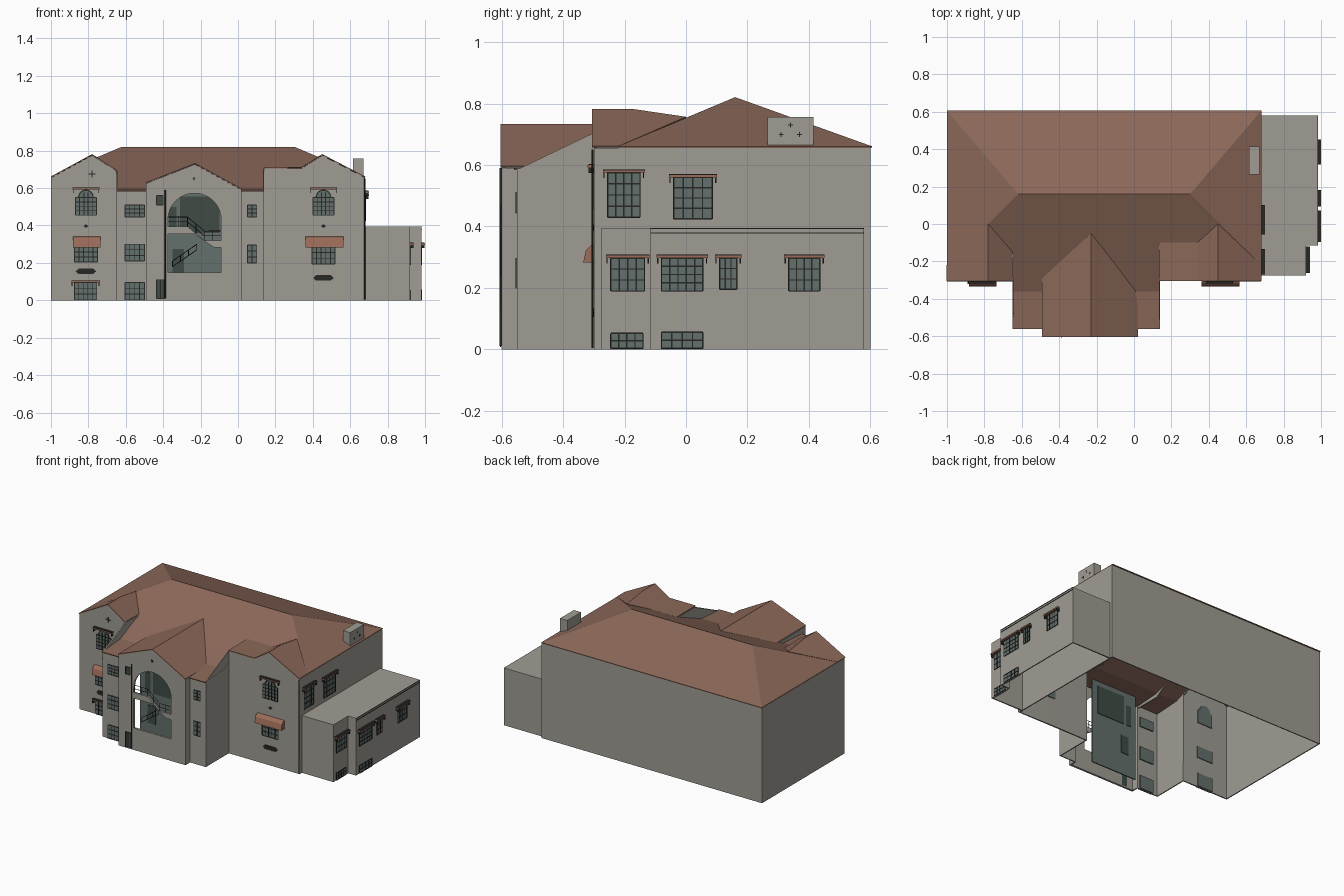
import bpy, bmesh, math
from mathutils import Vector

if "Cube" in bpy.data.objects:
    bpy.data.objects.remove(bpy.data.objects["Cube"])


def material(name, rgb):
    m = bpy.data.materials.new(name)
    m.use_nodes = True
    m.diffuse_color = (*rgb, 1)
    m.node_tree.nodes["Principled BSDF"].inputs["Base Color"].default_value = (*rgb, 1)
    return m


WALL = material("stucco", (.35, .335, .295))
ROOF = material("roof tile", (.26, .138, .10))
CANOPY = material("canopy tile", (.33, .15, .10))
GLASS = material("window glass", (.125, .16, .15))
SHADE = material("dark glass", (.05, .07, .06))
DARK = material("dark metal", (.02, .02, .019))


def finish(name, bm, mats, thick=0, offset=-1):
    me = bpy.data.meshes.new(name)
    bm.to_mesh(me)
    bm.free()
    for m in mats:
        me.materials.append(m)
    ob = bpy.data.objects.new(name, me)
    bpy.context.collection.objects.link(ob)
    if thick:
        mod = ob.modifiers.new("thickness", 'SOLIDIFY')
        mod.thickness, mod.offset = thick, offset
    return ob


def sheet(name, polys, mat, thick=.01, offset=-1, lift=0):
    """Open surface from a list of polygons."""
    bm = bmesh.new()
    for p in polys:
        bm.faces.new([bm.verts.new((x, y, z + lift)) for x, y, z in p])
    bmesh.ops.remove_doubles(bm, verts=bm.verts, dist=.0005)
    return finish(name, bm, [mat], thick, offset)


def at(side, pos, u, z, d):
    """Point on a front or side facade, d outwards."""
    return (u, pos - d, z) if side == "front" else (pos + d, u, z)


class Part:
    """Collects prisms standing on a facade into one object."""

    def __init__(self, name, side, pos):
        self.name, self.side, self.pos = name, side, pos
        self.bm, self.mats = bmesh.new(), []

    def prism(self, outline, d0, d1, mat):
        if mat not in self.mats:
            self.mats.append(mat)
        a, b = ([self.bm.verts.new(at(self.side, self.pos, u, z, d)) for u, z in outline]
                for d in (d0, d1))
        n = len(a)
        faces = [self.bm.faces.new(a[::-1]), self.bm.faces.new(b)]
        faces += [self.bm.faces.new((a[i], a[(i + 1) % n], b[(i + 1) % n], b[i])) for i in range(n)]
        for f in faces:
            f.material_index = self.mats.index(mat)

    def slab(self, u0, u1, z0, z1, d0, d1, mat):
        self.prism([(u0, z0), (u1, z0), (u1, z1), (u0, z1)], d0, d1, mat)

    def done(self):
        bmesh.ops.recalc_face_normals(self.bm, faces=self.bm.faces)
        return finish(self.name, self.bm, self.mats)


def arc(cx, cz, r, n=16):
    return [(cx + r * math.cos(math.pi * i / n), cz + r * math.sin(math.pi * i / n)) for i in range(n + 1)]


def window(name, side, pos, u0, u1, z0, z1, cols=4, rows=3, canopy=None, arch=0, pane=GLASS):
    p = Part(name, side, pos)
    b, c = .0022, (u0 + u1) / 2
    p.slab(u0, u1, z0, z1, -.015, .003, pane)
    if arch:
        p.prism(arc(c, z1, arch), -.015, .003, pane)
        ring = arc(c, z1, arch) + arc(c, z1, arch - .006)[::-1]
        p.prism(ring, .002, .006, DARK)
    for i in range(cols + 1):
        u = u0 + (u1 - u0) * i / cols
        p.slab(u - b, u + b, z0, z1 + (arch * .6 if arch and abs(u - c) < arch * .7 else 0), .002, .005, DARK)
    for j in range(rows + 1):
        z = z0 + (z1 - z0) * j / rows
        p.slab(u0, u1, max(z - b, 0), z + b, .002, .005, DARK)
    if canopy == "slab":
        t = z1 + arch
        p.slab(u0 - .016, u1 + .016, t, t + .008, 0, .02, CANOPY)
        p.slab(u0 - .016, u1 + .016, t + .008, t + .011, 0, .018, DARK)
        for u in (u0 - .012, u1 + .012):
            p.slab(u - .002, u + .002, t - .018, t, 0, .018, DARK)
    p.done()


def tile_canopy(name, u0, u1, z0, z1):
    """Rounded tile awning on the front wings."""
    pts = [(0, z1), (-.012, z1 - .003), (-.026, z1 - .018), (-.035, z0), (0, z0)]
    bm = bmesh.new()
    f = bm.faces.new([bm.verts.new((u0, -.3 + y, z)) for y, z in pts])
    ext = bmesh.ops.extrude_face_region(bm, geom=[f])["geom"]
    bmesh.ops.translate(bm, vec=(u1 - u0, 0, 0), verts=[v for v in ext if isinstance(v, bmesh.types.BMVert)])
    if not any(len(q.verts) == 5 and abs(q.calc_center_median().x - u0) < .001 for q in bm.faces):
        bm.faces.new([v for v in bm.verts if abs(v.co.x - u0) < .001])
    bmesh.ops.recalc_face_normals(bm, faces=bm.faces)
    finish(name, bm, [CANOPY])


def rod(name, points, r=.003):
    cu = bpy.data.curves.new(name, 'CURVE')
    cu.dimensions, cu.bevel_depth, cu.bevel_resolution, cu.use_fill_caps = '3D', r, 0, True
    s = cu.splines.new('POLY')
    s.points.add(len(points) - 1)
    for q, p in zip(s.points, points):
        q.co = (*p, 1)
    cu.materials.append(DARK)
    bpy.context.collection.objects.link(bpy.data.objects.new(name, cu))


def wall_run(outline):
    return [[(*a[:2], 0), (*b[:2], 0), b, a] for a, b in zip(outline, outline[1:])]


# Main walls follow the footprint, each corner carrying its top height
sheet("main_walls", wall_run([
    (.02, -.6, .59), (.02, -.55, .59), (.14, -.55, .585), (.14, -.3, .705), (.34, -.3, .705),
    (.45, -.3, .775), (.68, -.3, .655), (.68, .6, .655), (-1, .6, .655), (-1, -.3, .655),
    (-.78, -.3, .775), (-.65, -.3, .69), (-.65, -.55, .585), (-.49, -.55, .585), (-.49, -.6, .585)]), WALL, .01)

# Short upper walls where the roofs step
sheet("roof_step_walls", [
    [(.14, -.3, .61), (.14, -.3, .705), (.14, -.11, .705)],
    [(-.65, -.3, .61), (-.65, -.3, .69), (-.65, -.15, .685)],
    [(-.49, -.6, .57), (-.49, -.36, .57), (-.49, -.28, .625), (-.49, -.6, .625)]], WALL, .006, 0)

# Entrance wall with the arched opening and the lower opening
bm = bmesh.new()
upper = [(-.375, .395), (-.27, .395), (-.18, .32), (-.09, .32)] + arc(-.2325, .43, .1425)
lower = [(-.375, .15), (-.09, .15), (-.09, .283), (-.13, .283), (-.235, .355), (-.375, .355)]
outer = [(-.49, 0), (.02, 0), (.02, .59), (-.23, .727), (-.49, .625)]
for loop in (outer, upper, lower):
    vs = [bm.verts.new((x, -.6, z)) for x, z in loop]
    for i, v in enumerate(vs):
        bm.edges.new((v, vs[i - 1]))
bmesh.ops.triangle_fill(bm, use_beauty=True, edges=bm.edges[:], normal=(0, -1, 0))
for f in bm.faces:
    f.normal_update()
    if f.normal.y > 0:
        f.normal_flip()
finish("entrance_wall", bm, [WALL], .014)

# Recessed screen behind the arch, with dark doors
p = Part("recess_screen", "front", -.48)
p.slab(-.41, -.06, 0, .59, -.008, 0, GLASS)
p.slab(-.31, -.1, .36, .555, -.012, .004, SHADE)
p.slab(-.37, -.33, .36, .5, -.012, .004, SHADE)
p.slab(-.35, -.29, .15, .275, -.012, .004, SHADE)
p.done()

# Stair railings
stair = [(-.375, .395), (-.27, .395), (-.18, .32), (-.09, .32)]
for k, h in enumerate((.025, .05)):
    rod(f"stair_rail_{k}", [(x, -.595, z + h) for x, z in stair], .002)
for k, (x, z) in enumerate(stair + [(-.32, .395), (-.225, .357), (-.135, .32)]):
    rod(f"stair_post_{k}", [(x, -.595, z), (x, -.595, z + .05)], .002)
for k, h in enumerate((0, .03)):
    rod(f"lower_rail_{k}", [(-.35, -.55, .18 + h), (-.22, -.55, .27 + h)], .002)
for k in range(4):
    x, z = -.35 + .043 * k, .18 + .03 * k
    rod(f"lower_post_{k}", [(x, -.55, z), (x, -.55, z + .03)], .002)

# Hipped main roof and the lower middle slope
L, R = (-.62, .16, .815), (.30, .16, .815)
sheet("main_roof", [
    [L, R, (.68, .605, .655), (-1, .605, .655)],
    [L, (-1, .605, .655), (-1, -.22, .655)],
    [R, (.68, -.22, .655), (.68, .605, .655)],
    [(.68, -.22, .655), R, (.14, -.22, .655)],
    [R, L, (-.65, -.22, .655), (.14, -.22, .655)],
    [L, (-1, -.22, .655), (-.65, -.22, .655)],
    [(-.65, -.22, .655), (-.65, -.36, .597), (.14, -.36, .597), (.14, -.22, .655)],
    [(-.65, -.36, .597), (-.65, -.56, .583), (.14, -.56, .583), (.14, -.36, .597)]],
    ROOF, .006, 0, .003)

# Gabled roofs of the wings and the entrance
F = -.306
sheet("left_wing_roof", [
    [(-1, F, .655), (-.78, F, .775), (-.78, -.17, .775), (-.78, 0, .75), (-1, -.22, .655)],
    [(-.78, F, .775), (-.65, F, .69), (-.65, -.15, .685), (-.78, 0, .75), (-.78, -.17, .775)]],
    ROOF, .006, 0, .004)
sheet("right_wing_roof", [
    [(.68, F, .655), (.45, F, .775), (.45, -.17, .775), (.45, 0, .75), (.68, -.22, .655)],
    [(.45, F, .775), (.34, F, .705), (.34, -.1, .705), (.45, 0, .75), (.45, -.17, .775)],
    [(.34, F, .705), (.14, F, .705), (.14, -.1, .705), (.34, -.1, .705)]],
    ROOF, .006, 0, .004)
sheet("entrance_roof", [
    [(-.49, -.604, .625), (-.23, -.604, .727), (-.23, -.05, .727), (-.49, -.29, .625)],
    [(-.23, -.604, .727), (.02, -.604, .59), (.02, -.37, .59), (-.23, -.05, .727)]],
    ROOF, .006, 0, .004)

# Side annex with a flat roof and a trim band
plan = [(.68, -.275), (.92, -.275), (.92, -.115), (.98, -.115), (.98, .58), (.68, .58)]
sheet("annex_walls", wall_run([(x, y, .395) for x, y in plan]), WALL)
sheet("annex_roof", [[(x, y, .395) for x, y in plan]], WALL, .008)
p = Part("annex_trim", "side", .98)
p.slab(-.115, .58, .377, .38, 0, .003, DARK)
p.slab(-.115, .58, .392, .395, 0, .003, DARK)
p.done()

# Chimney with star vents
p = Part("chimney", "side", .67)
p.slab(.265, .415, .64, .757, -.055, 0, WALL)
for y, z in ((.34, .73), (.31, .7), (.37, .7)):
    p.slab(y - .008, y + .008, z - .0015, z + .0015, 0, .002, DARK)
    p.slab(y - .0015, y + .0015, z - .008, z + .008, 0, .002, DARK)
p.done()

# Front wing windows, awnings and ornaments
for side, c, mid, orn in (("left", -.813, .205, .155), ("right", .457, .195, .12)):
    window(f"{side}_wing_arched_window", "front", -.3, c - .056, c + .056, .455, .55, 5, 4, "slab", .042)
    window(f"{side}_wing_middle_window", "front", -.3, c - .062, c + .062, mid, .285, 5, 3)
    w = .073 if side == "left" else .102
    tile_canopy(f"{side}_wing_awning", c + .005 - w, c + .005 + w, .282, .34)
    p = Part(f"{side}_wing_ornaments", "front", -.3)
    p.prism([(c - .055, orn), (c - .04, orn - .014), (c + .04, orn - .014), (c + .055, orn),
             (c + .04, orn + .014), (c - .04, orn + .014)], 0, .005, DARK)
    p.prism([(c - .014, .397), (c, .387), (c + .014, .397), (c, .407)], 0, .005, DARK)
    p.done()
window("left_wing_ground_window", "front", -.3, -.875, -.755, .003, .095, 5, 3, "slab")

# Gable crosses
for name, y, x, z, r in (("left_gable_cross", -.3, -.78, .675, .018), ("entrance_cross", -.6, -.235, .65, .009)):
    p = Part(name, "front", y)
    p.slab(x - r, x + r, z - .002, z + .002, 0, .004, DARK)
    p.slab(x - .002, x + .002, z - r, z + r, 0, .004, DARK)
    p.done()

# Windows of the middle block
for k, (z0, z1) in enumerate(((.445, .51), (.21, .3), (.003, .095))):
    window(f"stair_window_{k}", "front", -.55, -.605, -.5, z0, z1, 4, 3)
for k, (z0, z1) in enumerate(((.445, .51), (.2, .295))):
    window(f"slim_window_{k}", "front", -.55, .05, .1, z0, z1, 2, 3)
window("entrance_small_window", "front", -.6, -.435, -.4, .51, .56, 1, 1, pane=SHADE)
window("entrance_door", "front", -.6, -.435, -.395, .01, .11, 2, 1, pane=SHADE)

# Side windows
for k, (x, y0, y1, z0, z1, cols, rows, top) in enumerate((
        (.68, -.255, -.15, .43, .575, 4, 4, "slab"), (.68, -.04, .085, .425, .56, 4, 4, "slab"),
        (.92, -.245, -.135, .19, .297, 4, 3, "slab"), (.92, -.245, -.14, .003, .052, 4, 2, None),
        (.98, -.08, .055, .19, .297, 5, 4, "slab"), (.98, -.08, .055, .003, .055, 4, 2, None),
        (.98, .11, .165, .195, .297, 3, 3, "slab"), (.98, .335, .435, .19, .297, 4, 3, "slab"))):
    window(f"side_window_{k}", "side", x, y0, y1, z0, z1, cols, rows, top)

# Downpipes
rod("entrance_downpipe", [(-.388, -.604, .01), (-.388, -.604, .59)], .004)
rod("corner_downpipe", [(.678, -.304, .005), (.678, -.304, .65)], .003)
